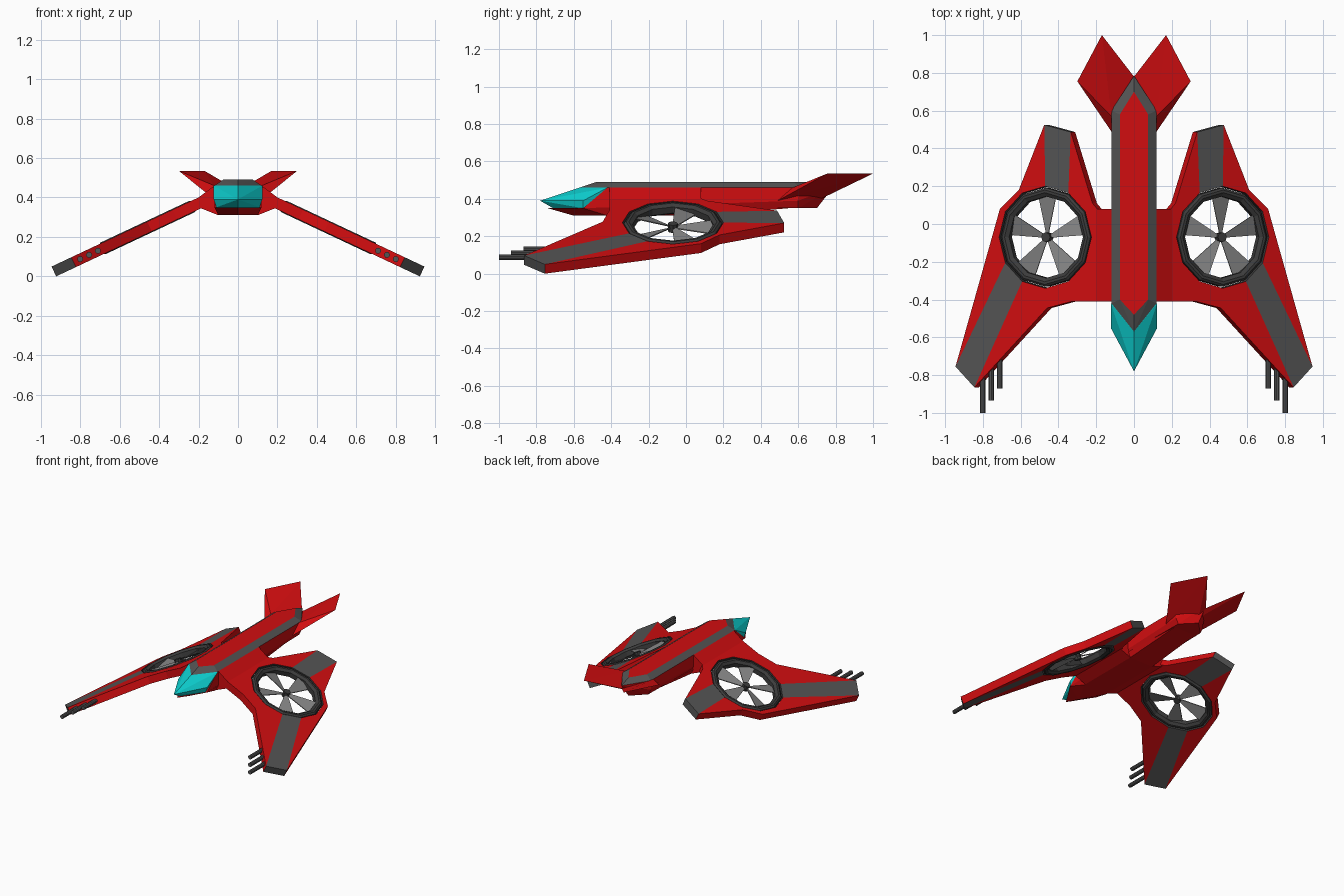
import bpy, bmesh, math
from mathutils import Vector, Matrix

if "Cube" in bpy.data.objects:
    bpy.data.objects.remove(bpy.data.objects["Cube"])


def material(name, r, g, b):
    m = bpy.data.materials.new(name)
    m.diffuse_color = (r, g, b, 1)
    m.use_nodes = True
    m.node_tree.nodes["Principled BSDF"].inputs["Base Color"].default_value = m.diffuse_color
    return m


RED = material("red_paint", 0.64, 0.004, 0.005)
GREY = material("grey_trim", 0.09, 0.09, 0.09)
DARK = material("dark_metal", 0.045, 0.045, 0.045)
BLADE = material("blade_grey", 0.23, 0.23, 0.23)
CYAN = material("cyan_glass", 0.004, 0.62, 0.62)


def finish(name, bm, mats, mirror=False):
    bmesh.ops.recalc_face_normals(bm, faces=bm.faces)
    me = bpy.data.meshes.new(name)
    bm.to_mesh(me)
    bm.free()
    for m in mats:
        me.materials.append(m)
    ob = bpy.data.objects.new(name, me)
    bpy.context.collection.objects.link(ob)
    if mirror:
        ob.modifiers.new("mirror", 'MIRROR').use_mirror_merge = False
    return ob


def hull(name, pts, mats, both=True, mirror=False, rule=None):
    """Convex solid from corner points, optionally symmetric in x."""
    allp = set(pts)
    if both:
        allp |= {(-x, y, z) for x, y, z in pts}
    bm = bmesh.new()
    for p in sorted(allp):
        bm.verts.new(p)
    bmesh.ops.convex_hull(bm, input=bm.verts)
    bmesh.ops.dissolve_limit(bm, angle_limit=0.01, verts=bm.verts, edges=bm.edges)
    bmesh.ops.recalc_face_normals(bm, faces=bm.faces)
    if rule:
        for f in bm.faces:
            f.material_index = rule(f)
    return finish(name, bm, mats, mirror)


# Fuselage: spine with grey bevel, core, canopy nose and belly
hull("spine", [(0, -.48, .49), (.075, -.40, .49), (.075, .58, .49), (0, .70, .49),
               (0, -.57, .46), (.12, -.42, .46), (.12, .60, .46), (0, .785, .46)],
     [RED, GREY], rule=lambda f: 0 if abs(f.normal.z) > .99 else 1)
hull("fuselage_core", [(.12, -.42, .46), (.12, -.55, .35), (.12, .60, .46), (0, .785, .46),
                       (.12, .60, .39), (.10, .60, .35), (0, .70, .35)], [RED])
hull("canopy", [(0, -.57, .46), (.123, -.42, .46), (.123, -.55, .39), (0, -.78, .39),
                (0, -.71, .35), (.11, -.55, .35)], [CYAN])
hull("belly", [(0, -.74, .35), (.12, -.55, .35), (0, -.60, .31), (.10, -.42, .31),
               (.10, .08, .31), (.12, .08, .35), (.09, .55, .35)], [RED])
hull("wing_root", [(x, y, z) for y in (-.41, .08)
                   for x, z in ((.12, .46), (.20, .40), (.20, .35), (.10, .31))], [RED])

# Tail fins: thick at the root, sharp at the tip
hull("tail_fin", [(.30, .755, .535), (.17, 1.0, .535), (0, .78, .435), (.12, .57, .46),
                  (.12, .49, .39), (0, .70, .39)], [RED], both=False, mirror=True)

# Wing plane: slopes down outwards
SLOPE = math.atan(.47)
S, C = math.sin(SLOPE), math.cos(SLOPE)
THICK = .055
FAN = (.47, -.07)


def on_wing(x, y, depth):
    return Vector((x - S * depth, y, .40 - .47 * (x - .20) - C * depth))


# Wing: one outline corner for each corner of the twelve-sided fan opening
outline = [(.752, -.07), (.71, .08), (.61, .18), (.475, .525), (.335, .487), (.22, .11),
           (.195, .08), (.195, -.41), (.33, -.41), (.46, -.445), (.845, -.865), (.945, -.755)]
N = 12
bm = bmesh.new()
rings = []
for depth in (0, THICK):
    rings.append([bm.verts.new(on_wing(x, y, depth)) for x, y in outline])
    rings.append([bm.verts.new(on_wing(FAN[0] + .27 * C * math.cos(i * math.tau / N),
                                       FAN[1] + .27 * math.sin(i * math.tau / N), depth))
                  for i in range(N)])
top_out, top_in, low_out, low_in = rings
for i in range(N):
    j = (i + 1) % N
    stripe = 1 if i in (3, 10) else 0
    for a, b, mi in ((top_out, top_in, stripe), (low_in, low_out, stripe),
                     (low_out, top_out, stripe), (top_in, low_in, 2)):
        f = bm.faces.new((a[i], a[j], b[j], b[i]))
        f.material_index = mi
finish("wing", bm, [RED, GREY, DARK], mirror=True)

# Fan parts are made flat, then tilted into the wing opening
TILT = Matrix.Translation(on_wing(*FAN, THICK / 2)) @ Matrix.Rotation(SLOPE, 4, 'Y')

# Fan ring: bevelled profile turned round the fan axis
bm = bmesh.new()
profile = [(.262, .022), (.25, .032), (.236, .032), (.216, .018),
           (.216, -.018), (.236, -.032), (.25, -.032), (.262, -.022)]
loops = []
for i in range(N):
    a = i * math.tau / N
    loops.append([bm.verts.new((r * math.cos(a), r * math.sin(a), z)) for r, z in profile])
for i in range(N):
    p, q = loops[i], loops[(i + 1) % N]
    for k in range(len(profile)):
        m = (k + 1) % len(profile)
        bm.faces.new((p[k], q[k], q[m], p[m]))
bm.transform(TILT)
finish("fan_ring", bm, [DARK], mirror=True)

# Fan blades: five pitched wedges
bm = bmesh.new()
for i in range(5):
    rot = Matrix.Rotation(math.pi / 2 + i * math.tau / 5, 4, 'Z')
    corners = [(.015, -.008, -.004), (.217, -.058, -.014), (.217, .058, .014), (.015, .008, .004)]
    lo, hi = [[bm.verts.new(rot @ Vector((x, y, z + d))) for x, y, z in corners]
              for d in (-.003, .003)]
    bm.faces.new(lo[::-1])
    bm.faces.new(hi)
    for k in range(4):
        m = (k + 1) % 4
        bm.faces.new((lo[k], lo[m], hi[m], hi[k]))
bm.transform(TILT)
finish("fan_blades", bm, [BLADE], mirror=True)

# Fan hub
bm = bmesh.new()
bmesh.ops.create_cone(bm, cap_ends=True, segments=8, radius1=.026, radius2=.026, depth=.045)
bm.transform(TILT)
finish("fan_hub", bm, [DARK], mirror=True)

# Guns: three barrels on each wing's leading edge
bm = bmesh.new()
for x, front in ((.71, -.87), (.755, -.935), (.80, -1.0)):
    back = front + .23
    pos = on_wing(x + S * THICK / 2, (front + back) / 2, THICK / 2)
    bmesh.ops.create_cone(bm, cap_ends=True, segments=10, radius1=.015, radius2=.015,
                          depth=back - front,
                          matrix=Matrix.Translation(pos) @ Matrix.Rotation(math.pi / 2, 4, 'X'))
finish("gun_barrels", bm, [GREY], mirror=True)
